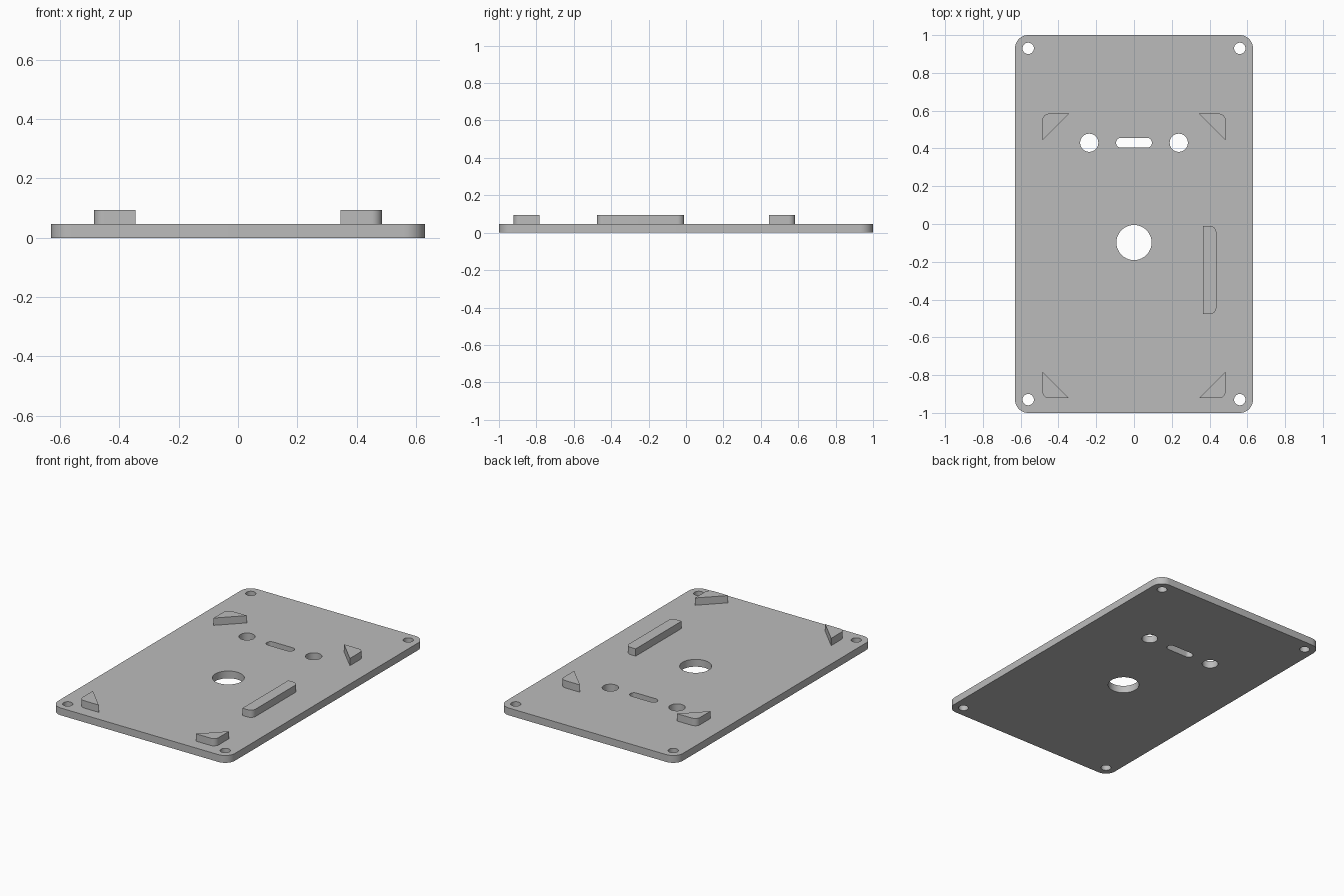
import bpy, bmesh, math
from mathutils import Vector

if "Cube" in bpy.data.objects:
    bpy.data.objects.remove(bpy.data.objects["Cube"], do_unlink=True)

THICK, PAD_TOP = 0.047, 0.094

grey = bpy.data.materials.new("plain grey")
grey.use_nodes = True
colour = (0.5, 0.5, 0.5, 1)
grey.diffuse_color = colour
grey.node_tree.nodes["Principled BSDF"].inputs["Base Color"].default_value = colour


def rounded(corners, steps=12):
    """Outline from (x, y, radius) corners; rounded corners are right angles."""
    out = []
    for i, (x, y, r) in enumerate(corners):
        p = Vector((x, y))
        if r == 0:
            out.append(p)
            continue
        a = (Vector(corners[i - 1][:2]) - p).normalized()
        b = (Vector(corners[(i + 1) % len(corners)][:2]) - p).normalized()
        centre = p + (a + b) * r
        for k in range(steps + 1):
            t = k / steps * math.pi / 2
            out.append(centre - (b * math.cos(t) + a * math.sin(t)) * r)
    return out


def box(x0, y0, x1, y1, left_r, right_r):
    return rounded([(x0, y0, left_r), (x1, y0, right_r),
                    (x1, y1, right_r), (x0, y1, left_r)])


def circle(cx, cy, r, n=48):
    return [Vector((cx + r * math.cos(math.tau * k / n),
                    cy + r * math.sin(math.tau * k / n))) for k in range(n)]


def prism(name, outlines, z0, z1):
    bm = bmesh.new()
    for outline in outlines:
        face = bm.faces.new([bm.verts.new((p.x, p.y, z0)) for p in outline])
        ext = bmesh.ops.extrude_face_region(bm, geom=[face], use_keep_orig=True)
        verts = [v for v in ext["geom"] if isinstance(v, bmesh.types.BMVert)]
        bmesh.ops.translate(bm, verts=verts, vec=(0, 0, z1 - z0))
    bmesh.ops.remove_doubles(bm, verts=bm.verts, dist=1e-5)
    bmesh.ops.recalc_face_normals(bm, faces=bm.faces)
    mesh = bpy.data.meshes.new(name)
    bm.to_mesh(mesh)
    bm.free()
    mesh.materials.append(grey)
    obj = bpy.data.objects.new(name, mesh)
    bpy.context.collection.objects.link(obj)
    return obj


def activate(obj):
    bpy.ops.object.select_all(action="DESELECT")
    obj.select_set(True)
    bpy.context.view_layer.objects.active = obj


# Base plate with its through holes
plate = prism("base_plate", [box(-0.63, -1, 0.63, 1, 0.07, 0.07)], 0, THICK)
holes = [circle(sx * 0.56, sy * 0.93, 0.03) for sx in (-1, 1) for sy in (-1, 1)]
holes += [circle(sx * 0.237, 0.43, 0.048) for sx in (-1, 1)]
holes.append(circle(0, -0.098, 0.093, 64))
holes.append(box(-0.095, 0.404, 0.095, 0.456, 0.0259, 0.0259))
cutter = prism("hole_cutter", holes, -0.1, 0.2)
cutter.hide_render = True
cut = plate.modifiers.new("holes", "BOOLEAN")
cut.operation = "DIFFERENCE"
cut.solver = "EXACT"
cut.object = cutter
activate(plate)
bpy.ops.object.modifier_apply(modifier=cut.name)
bpy.data.objects.remove(cutter, do_unlink=True)
parts = [plate]

# Triangular corner stops, rounded on the outer corner
LEG = 0.14
for side, sx in (("right", -1), ("left", 1)):
    for end, y, sy in (("front", -0.922, -1), ("back", 0.584, 1)):
        x = sx * 0.485
        tri = rounded([(x, y, 0.035), (x - sx * LEG, y, 0), (x, y - sy * LEG, 0)])
        parts.append(prism(f"corner_stop_{end}_{side}", [tri], THICK, PAD_TOP))

# Side rail, rounded on its outer edge
parts.append(prism("side_rail", [box(0.365, -0.477, 0.436, -0.01, 0, 0.035)],
                   THICK, PAD_TOP))

for obj in parts:
    activate(obj)
    bpy.ops.object.shade_smooth_by_angle(angle=math.radians(30))
